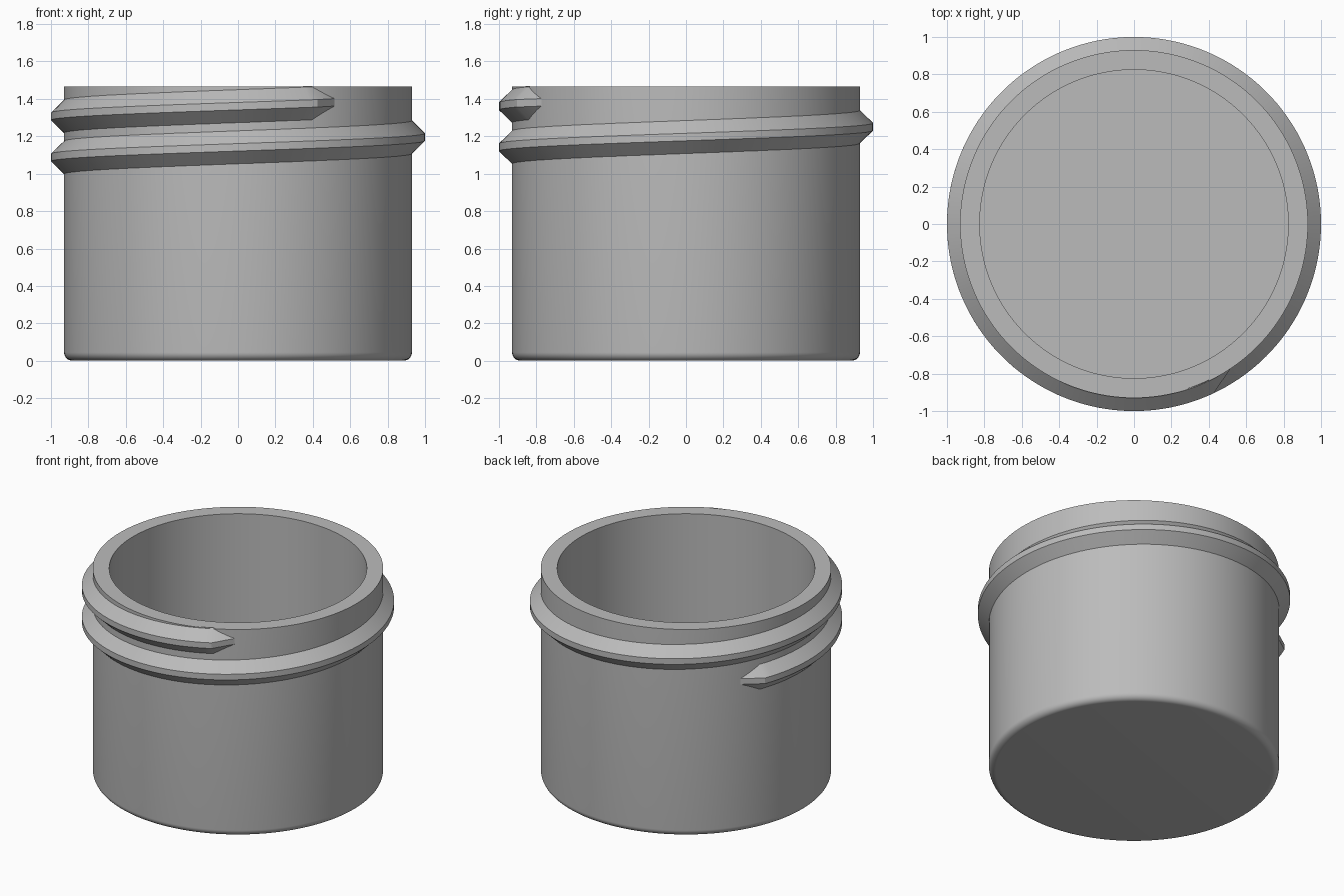
import bpy, bmesh
from math import sin, cos, pi, radians

if "Cube" in bpy.data.objects:
    bpy.data.objects.remove(bpy.data.objects["Cube"], do_unlink=True)

SEGMENTS = 128
WALL, BORE, HEIGHT, FLOOR = 0.93, 0.825, 1.465, 0.1

grey = bpy.data.materials.new("plain grey")
grey.use_nodes = True
grey.diffuse_color = (0.5, 0.5, 0.5, 1)
grey.node_tree.nodes["Principled BSDF"].inputs["Base Color"].default_value = (0.5, 0.5, 0.5, 1)


def finish(name, bm):
    """Turn a bmesh into a shaded object."""
    bmesh.ops.recalc_face_normals(bm, faces=bm.faces)
    mesh = bpy.data.meshes.new(name)
    bm.to_mesh(mesh)
    bm.free()
    mesh.materials.append(grey)
    obj = bpy.data.objects.new(name, mesh)
    bpy.context.collection.objects.link(obj)
    bpy.ops.object.select_all(action="DESELECT")
    obj.select_set(True)
    bpy.context.view_layer.objects.active = obj
    bpy.ops.object.shade_smooth_by_angle(angle=radians(30))
    return obj


# Jar body: a hollow cup profile with a rounded foot, spun about z
fillet = 0.045
profile = [(0, 0)]
for i in range(9):
    a = pi / 2 * i / 8
    profile.append((WALL - fillet + fillet * sin(a), fillet - fillet * cos(a)))
profile += [(WALL, HEIGHT), (BORE, HEIGHT), (BORE, FLOOR), (0, FLOOR)]

bm = bmesh.new()
verts = [bm.verts.new((r, 0, z)) for r, z in profile]
edges = [bm.edges.new(pair) for pair in zip(verts, verts[1:])]
bmesh.ops.spin(bm, geom=verts + edges, cent=(0, 0, 0), axis=(0, 0, 1),
               angle=2 * pi, steps=SEGMENTS, use_duplicate=False)
bmesh.ops.remove_doubles(bm, verts=bm.verts, dist=0.0005)
finish("jar_body", bm)

# Screw thread: a trapezoid swept up a helix, sinking into the wall at both ends
START, END, TAPER = 147, 663.7, 8.5
PITCH, CREST = 0.22, 0.02
steps = 188
angles = [START, END] + [START + TAPER + (END - START - 2 * TAPER) * i / steps
                         for i in range(steps + 1)]
bm = bmesh.new()
rings = []
for deg in sorted(angles):
    rise = min(1, (deg - START) / TAPER, (END - deg) / TAPER)
    z = 1.086 + PITCH * (deg - 180) / 360
    root = CREST + 0.005 + 0.068 * rise
    crest_r = WALL + 0.07 * rise
    section = [(WALL - 0.005, -root), (crest_r, -CREST), (crest_r, CREST), (WALL - 0.005, root)]
    a = radians(deg)
    rings.append([bm.verts.new((r * cos(a), r * sin(a), z + dz)) for r, dz in section])
for low, high in zip(rings, rings[1:]):
    for i in range(4):
        j = (i + 1) % 4
        bm.faces.new((low[i], low[j], high[j], high[i]))
bm.faces.new(rings[0])
bm.faces.new(rings[-1])
finish("screw_thread", bm)
